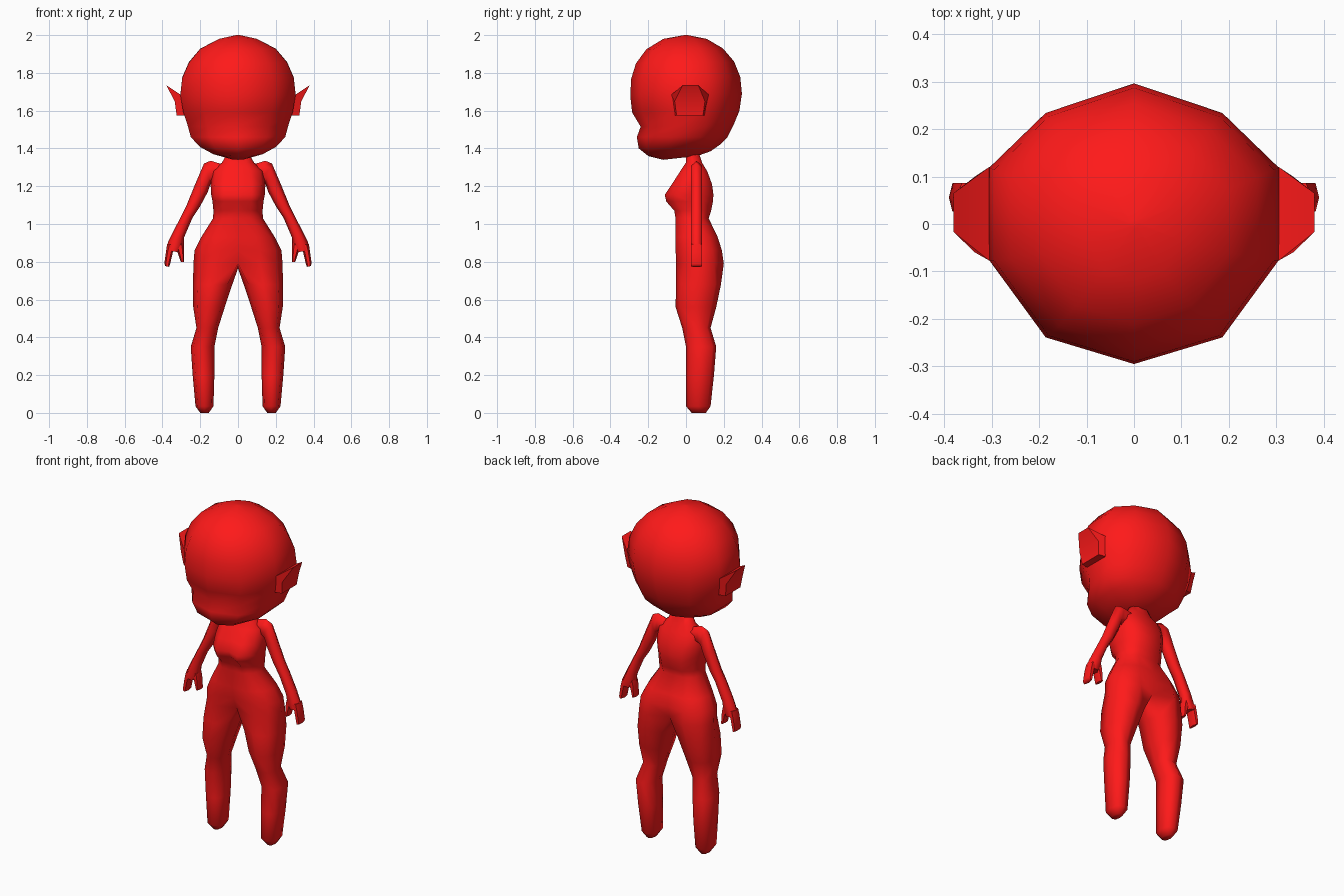
import bpy, bmesh
from math import radians

mat = bpy.data.materials.new("red")
mat.diffuse_color = (1.0, 0.01, 0.01, 1)


def bridge(bm, a, b, closed=True):
    n = len(a)
    for i in range(n if closed else n - 1):
        j = (i + 1) % n
        bm.faces.new((a[i], a[j], b[j], b[i]))


def loft(bm, rings):
    """Closed rings of points joined in order, both ends capped."""
    vs = [[bm.verts.new(p) for p in r] for r in rings]
    for a, b in zip(vs, vs[1:]):
        bridge(bm, a, b)
    bm.faces.new(vs[0])
    bm.faces.new(vs[-1])


def finish(bm, name, mirror=True, angle=65):
    if mirror:
        dup = bmesh.ops.duplicate(bm, geom=bm.verts[:] + bm.edges[:] + bm.faces[:])["geom"]
        for v in dup:
            if isinstance(v, bmesh.types.BMVert):
                v.co.x *= -1
        bmesh.ops.remove_doubles(bm, verts=bm.verts[:], dist=0.0005)
    bmesh.ops.recalc_face_normals(bm, faces=bm.faces[:])
    me = bpy.data.meshes.new(name)
    bm.to_mesh(me)
    bm.free()
    me.materials.append(mat)
    me.shade_smooth()
    me.set_sharp_from_angle(angle=radians(angle))
    ob = bpy.data.objects.new(name, me)
    bpy.context.collection.objects.link(ob)
    return ob


# Head: ten-sided rings (half width, front y, front z, back y, back z)
outline = [(0, -1), (.61, -.81), (1, -.26), (1, .4), (.61, .79),
           (0, 1), (-.61, .79), (-1, .4), (-1, -.26), (-.61, -.81)]
head_rings = [
    (.05, -.12, 1.34, .06, 1.36), (.13, -.20, 1.36, .13, 1.385),
    (.20, -.25, 1.40, .18, 1.42), (.25, -.26, 1.46, .22, 1.46),
    (.265, -.24, 1.515, .25, 1.52), (.29, -.285, 1.59, .283, 1.60),
    (.305, -.295, 1.68, .296, 1.69), (.295, -.29, 1.77, .287, 1.78),
    (.26, -.265, 1.85, .255, 1.86), (.20, -.21, 1.925, .195, 1.93),
    (.10, -.12, 1.98, .11, 1.98), (.01, -.01, 2.0, .01, 2.0)]
bm = bmesh.new()
loft(bm, [[(w * x, yf + (yb - yf) * (t + 1) / 2, zf + (zb - zf) * (t + 1) / 2)
           for x, t in outline] for w, yf, zf, yb, zb in head_rings])
finish(bm, "head", mirror=False)

# Ears: side profile (x, z) with its own front and back y at each point
ear = [(.27, 1.575, -.06, .10), (.325, 1.575, -.05, .09), (.335, 1.65, -.06, .10),
       (.38, 1.735, -.017, .065), (.305, 1.685, -.077, .12), (.27, 1.67, -.077, .12)]
bm = bmesh.new()
loft(bm, [[(x, y0, z) for x, z, y0, y1 in ear], [(x, y1, z) for x, z, y0, y1 in ear]])
finish(bm, "ears", angle=50)

# Torso and legs: half torso strips, split at the crotch into a leg tube
# torso: z, half width, front y, back y, centre-front and centre-back fullness
torso = [
    (1.37, .06, .0, .07, 1, 1), (1.325, .085, .0, .085, 1, 1),
    (1.28, .135, -.03, .112, 1, 1), (1.21, .145, -.075, .138, .9, 1),
    (1.155, .142, -.112, .145, .8, 1), (1.12, .135, -.105, .143, .75, 1),
    (1.07, .13, -.062, .133, 1, 1), (1.03, .132, -.055, .12, 1, 1),
    (.93, .195, -.055, .168, 1, .95), (.86, .23, -.055, .19, .9, .85),
    (.79, .236, -.052, .20, .7, .65)]
# legs: z, inner x, outer x, front y, back y
legs = [
    (.68, .03, .238, -.053, .185), (.56, .07, .237, -.055, .16),
    (.45, .105, .22, -.02, .13), (.35, .125, .25, .0, .16),
    (.20, .125, .24, .0, .148), (.035, .13, .225, .0, .13), (.0, .155, .20, .03, .105)]
octagon = [(-.75, -.75), (0, -1), (.75, -.75), (1, 0), (.75, .75), (0, 1), (-.75, .75), (-1, 0)]
bm = bmesh.new()
prev = None
for z, w, yf, yb, cf, cb in torso:
    half = [(0, -cf), (.5, -1), (.87, -.6), (1, 0), (.87, .6), (.5, 1), (0, cb)]
    ring = [bm.verts.new((w * x, (yf + yb) / 2 + (yb - yf) / 2 * t, z)) for x, t in half]
    if prev:
        bridge(bm, prev, ring, closed=False)
    else:
        bm.faces.new(ring)
    prev = ring
prev = prev + [bm.verts.new((0, .06, .765))]
for z, xi, xo, yf, yb in legs:
    ring = [bm.verts.new(((xi + xo) / 2 + (xo - xi) / 2 * x,
                          (yf + yb) / 2 + (yb - yf) / 2 * t, z)) for x, t in octagon]
    bridge(bm, prev, ring)
    prev = ring
bm.faces.new(prev)
finish(bm, "torso_and_legs")


# Arms and hands: six-sided tubes through inner/outer (x, z) pairs
def tube(bm, pairs, cy=.056, hy=.03):
    rings = []
    for xi, zi, xo, zo in pairs:
        rings.append([(xi + (xo - xi) * f, cy + hy * s, zi + (zo - zi) * f)
                      for f, s in ((0, 0), (.25, -1), (.75, -1), (1, 0), (.75, 1), (.25, 1))])
    loft(bm, rings)


bm = bmesh.new()
tube(bm, [(.07, 1.23, .08, 1.315), (.125, 1.225, .145, 1.335), (.145, 1.215, .18, 1.32),
          (.16, 1.17, .225, 1.215), (.20, 1.095, .272, 1.10), (.24, 1.035, .297, 1.05),
          (.285, .93, .345, .955), (.287, .885, .37, .905), (.31, .85, .38, .86)])
finish(bm, "arms")
bm = bmesh.new()
tube(bm, [(.325, .885, .375, .895), (.345, .85, .381, .855), (.36, .785, .39, .79),
          (.365, .773, .385, .777)])
finish(bm, "fingers")
bm = bmesh.new()
tube(bm, [(.288, .90, .335, .89), (.285, .87, .322, .855), (.285, .80, .303, .80)], hy=.026)
finish(bm, "thumbs")
